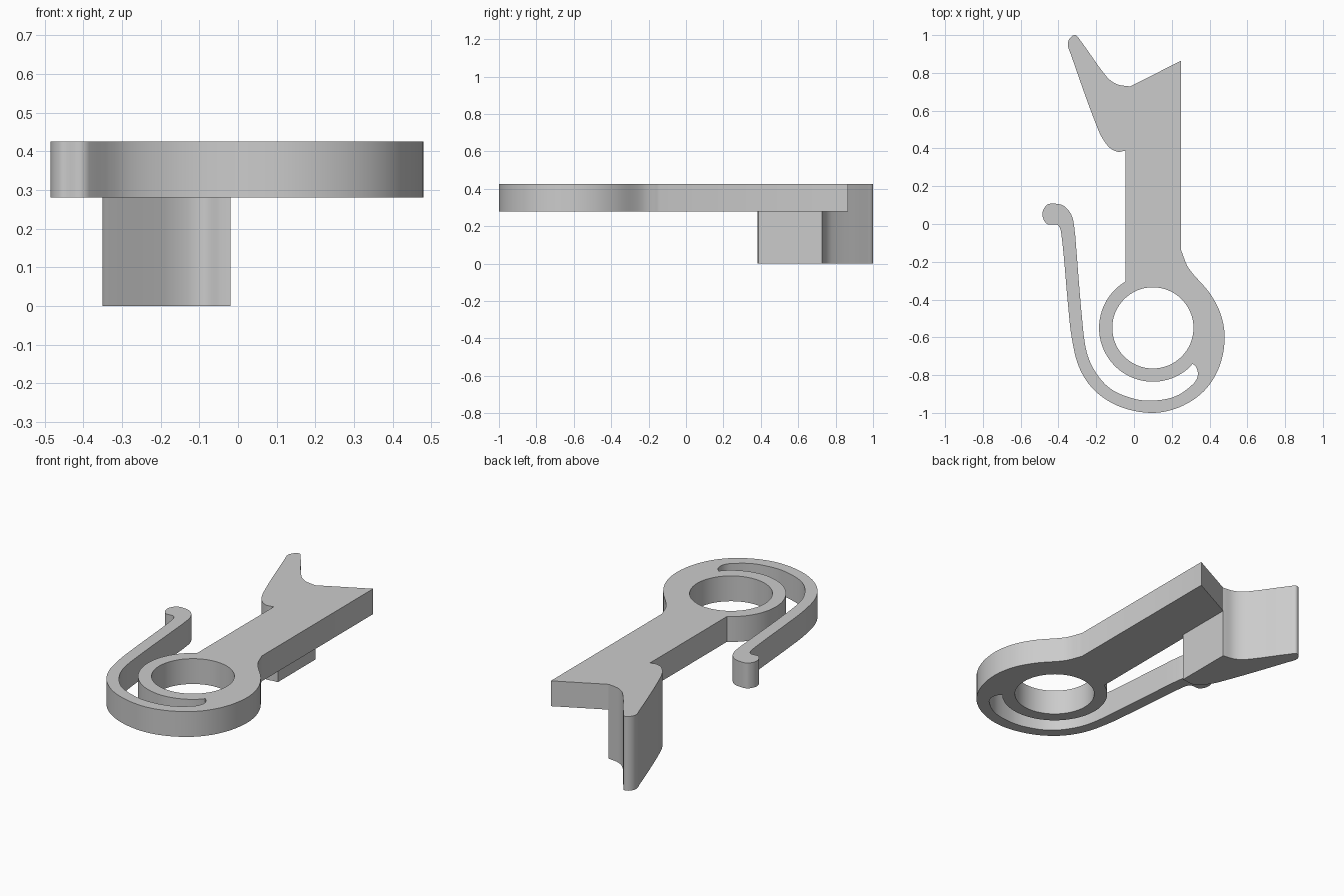
import bpy
import bmesh
import math
from mathutils import Vector
from mathutils.geometry import interpolate_bezier

cube = bpy.data.objects.get("Cube")
if cube:
    bpy.data.objects.remove(cube, do_unlink=True)

BASE, SHELF, TOP = 0.0, 0.28, 0.425
RING = Vector((0.10, -0.55))

grey = bpy.data.materials.new("plain grey")
grey.use_nodes = True
grey.diffuse_color = (0.6, 0.6, 0.6, 1)
grey.node_tree.nodes["Principled BSDF"].inputs["Base Color"].default_value = (0.6, 0.6, 0.6, 1)


def smooth(points, steps=6):
    """Smooth path through the points, with handles scaled to each span."""
    p = [Vector(q) for q in points]
    last = len(p) - 1
    tangent = [(p[min(i + 1, last)] - p[max(i - 1, 0)]).normalized() for i in range(last + 1)]
    path = []
    for i in range(last):
        reach = (p[i + 1] - p[i]).length / 3
        span = interpolate_bezier(p[i], p[i] + tangent[i] * reach,
                                  p[i + 1] - tangent[i + 1] * reach, p[i + 1], steps + 1)
        path += [Vector(v[:2]) for v in span[:-1]]
    return path + [p[-1]]


def arc(radius, start, end, steps):
    """Arc around the ring centre, in degrees."""
    angles = [math.radians(start + (end - start) * i / steps) for i in range(steps + 1)]
    return [RING + radius * Vector((math.cos(a), math.sin(a))) for a in angles]


def prism(name, loops, bottom, top):
    """Solid from closed outlines; later outlines are holes."""
    bm = bmesh.new()
    for loop in loops:
        verts = [bm.verts.new((q[0], q[1], bottom)) for q in loop]
        for a, b in zip(verts, verts[1:] + verts[:1]):
            bm.edges.new((a, b))
    bmesh.ops.triangle_fill(bm, edges=bm.edges[:], use_beauty=True)
    cap = bmesh.ops.extrude_face_region(bm, geom=bm.faces[:], use_keep_orig=True)
    raised = [g for g in cap["geom"] if isinstance(g, bmesh.types.BMVert)]
    bmesh.ops.translate(bm, verts=raised, vec=(0, 0, top - bottom))
    bmesh.ops.recalc_face_normals(bm, faces=bm.faces[:])
    mesh = bpy.data.meshes.new(name)
    bm.to_mesh(mesh)
    bm.free()
    mesh.materials.append(grey)
    obj = bpy.data.objects.new(name, mesh)
    bpy.context.collection.objects.link(obj)
    bpy.ops.object.select_all(action="DESELECT")
    obj.select_set(True)
    bpy.context.view_layer.objects.active = obj
    bpy.ops.object.shade_smooth_by_angle(angle=math.radians(30))
    return obj


# Slanted prong, from the bar's left edge round its tip to the notch
prong = smooth([(-0.045, 0.388), (-0.09, 0.383), (-0.14, 0.415), (-0.19, 0.50), (-0.335, 0.90),
                (-0.35, 0.96), (-0.315, 1.0), (-0.283, 0.97), (-0.145, 0.78),
                (-0.09, 0.74), (-0.02, 0.728)])

# Bar's right edge, rounded body and outer side of the spring arm
outer = smooth([(0.25, -0.14), (0.29, -0.235), (0.40, -0.365), (0.46, -0.48), (0.48, -0.61),
                (0.45, -0.76), (0.37, -0.885), (0.24, -0.97), (0.09, -1.0), (-0.08, -0.965),
                (-0.21, -0.88), (-0.29, -0.76), (-0.33, -0.60), (-0.35, -0.42), (-0.385, -0.05),
                (-0.405, -0.005), (-0.46, 0.0), (-0.485, 0.05), (-0.465, 0.098), (-0.43, 0.108),
                (-0.37, 0.095), (-0.328, 0.04), (-0.312, -0.05)])

# Inner side of the spring arm and the rounded slot end
inner = smooth([(-0.312, -0.05), (-0.275, -0.50), (-0.25, -0.68), (-0.20, -0.79), (-0.12, -0.875),
                (0.0, -0.925), (0.10, -0.935), (0.22, -0.912), (0.315, -0.845),
                (0.338, -0.80), (0.33, -0.76), (0.31, -0.739)])

# Flat plate with the round eye
collar = arc(0.285, -42, -239.4, 48)
outline = [(0.25, 0.865)] + outer + inner[1:] + collar[1:] + prong
eye = arc(0.215, 0, 360, 64)[:-1]
prism("clip_plate", [outline, eye], SHELF, TOP)

# Prong block hanging under the plate
prism("prong_block", [prong + [(-0.02, 0.388)]], BASE, SHELF)
